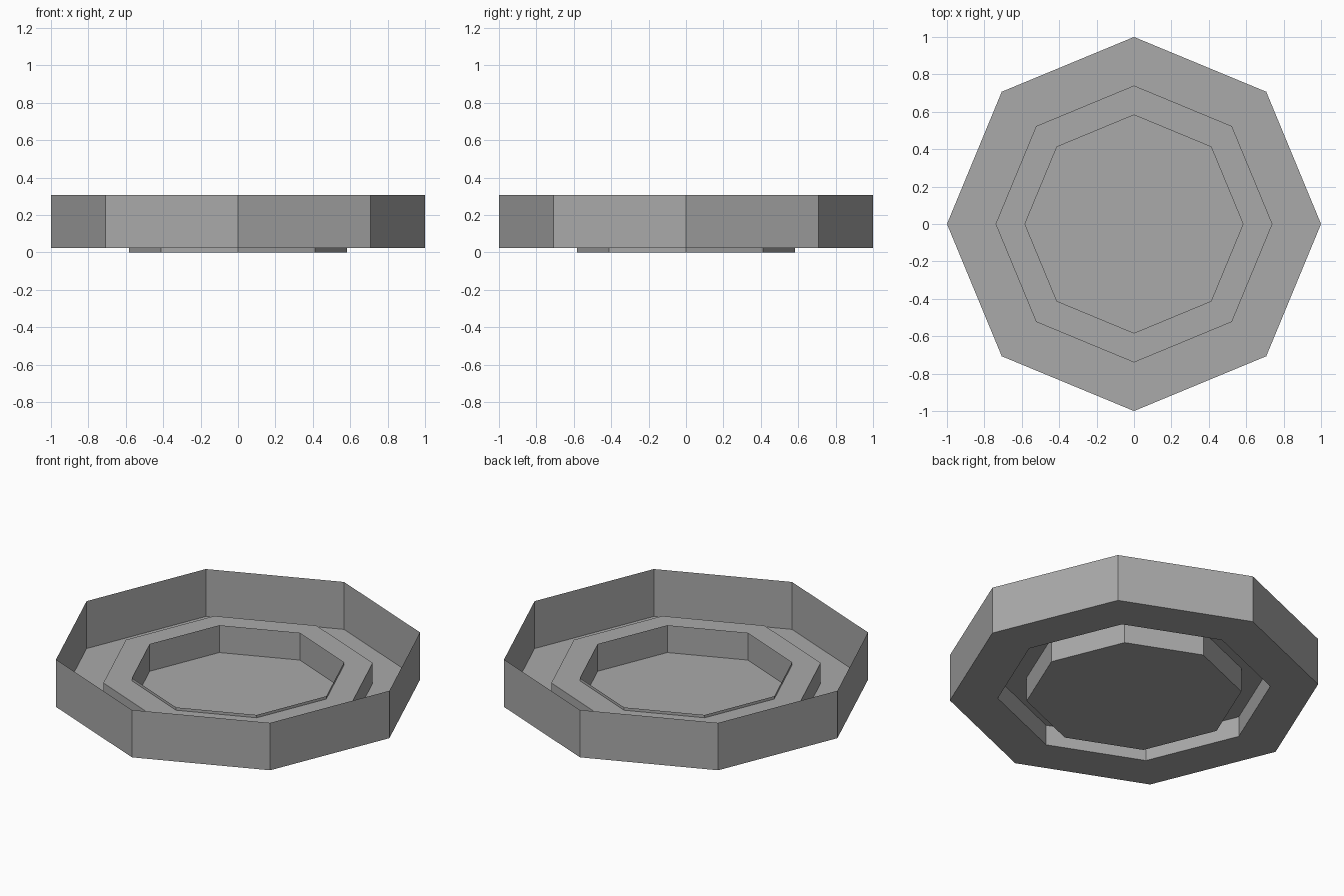
import bpy
import bmesh
from math import cos, sin, tau

default_cube = bpy.data.objects.get("Cube")
if default_cube:
    bpy.data.objects.remove(default_cube, do_unlink=True)

SIDES = 8

# Single plain grey material
grey = bpy.data.materials.new("plain grey")
grey.use_nodes = True
colour = (0.4, 0.4, 0.4, 1)
grey.diffuse_color = colour
grey.node_tree.nodes["Principled BSDF"].inputs["Base Color"].default_value = colour


def octagonal_sheet(name, profile, closed_base=False):
    """Sweep a (radius, height) profile around z as a thin flat-sided sheet."""
    bm = bmesh.new()
    rings = [[bm.verts.new((r * cos(tau * i / SIDES), r * sin(tau * i / SIDES), z))
              for i in range(SIDES)] for r, z in profile]
    for upper, lower in zip(rings, rings[1:]):
        for i in range(SIDES):
            j = (i + 1) % SIDES
            bm.faces.new((upper[i], lower[i], lower[j], upper[j]))
    if closed_base:
        bm.faces.new(reversed(rings[-1]))
    mesh = bpy.data.meshes.new(name)
    bm.to_mesh(mesh)
    bm.free()
    mesh.materials.append(grey)
    obj = bpy.data.objects.new(name, mesh)
    bpy.context.collection.objects.link(obj)
    return obj


CUP_RADIUS, STEP_RADIUS = 0.583, 0.74
FLOOR, STEP, LIP, RIM = 0.024, 0.146, 0.163, 0.307

# Outer wall, floor and the raised step around the centre
octagonal_sheet("outer_tray", [(1, RIM), (1, FLOOR), (STEP_RADIUS, FLOOR),
                               (STEP_RADIUS, STEP), (CUP_RADIUS, STEP)])

# Sunken cup whose lip stands just above the step
octagonal_sheet("inner_cup", [(CUP_RADIUS, LIP), (CUP_RADIUS, STEP),
                              (CUP_RADIUS, 0)], closed_base=True)
